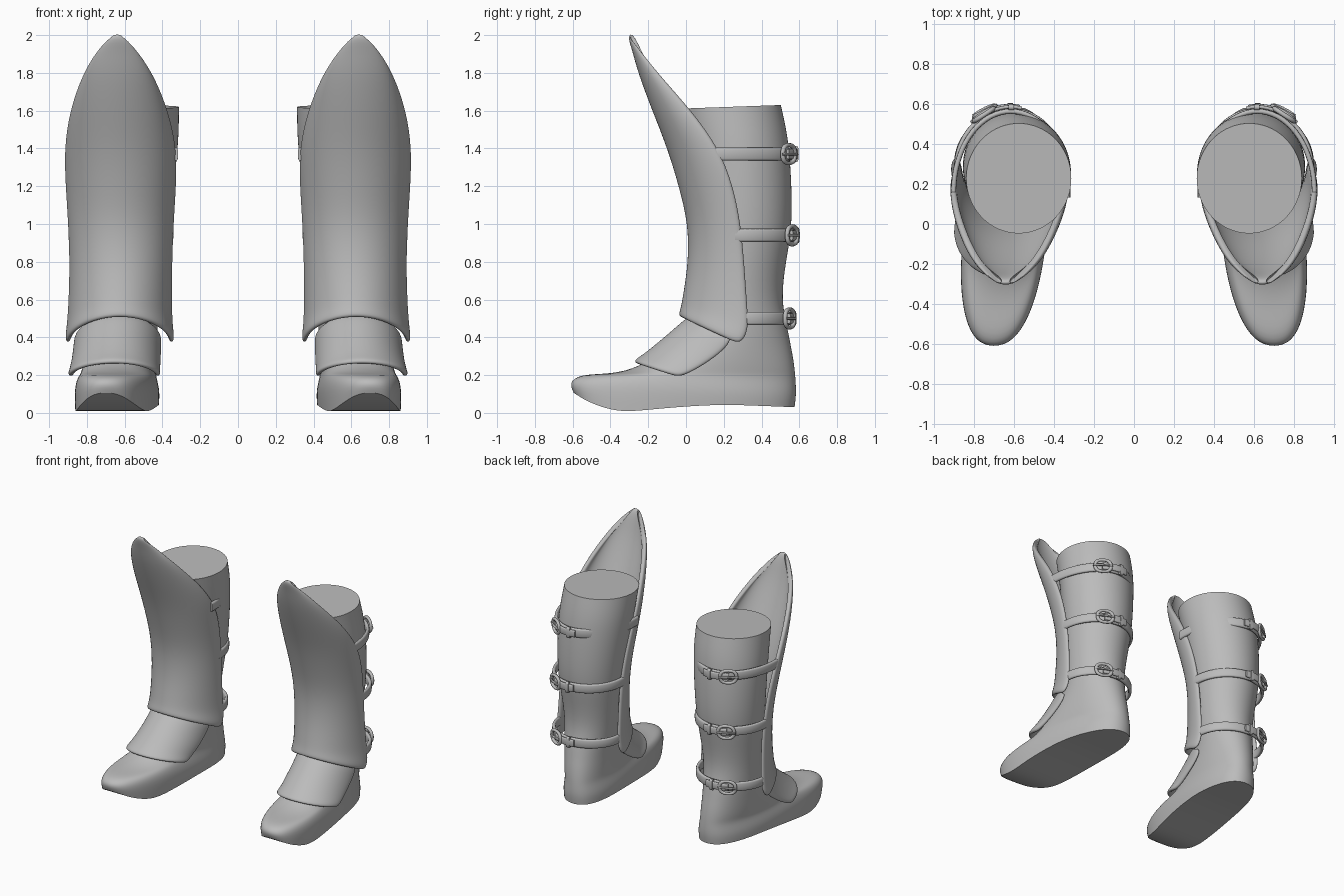
import bpy, bmesh, math
from mathutils import Vector

cube = bpy.data.objects.get("Cube")
if cube:
    bpy.data.objects.remove(cube, do_unlink=True)

grey = bpy.data.materials.new("plain_grey")
grey.use_nodes = True
colour = (0.5, 0.5, 0.5, 1)
grey.diffuse_color = colour
for node in grey.node_tree.nodes:
    if node.type == 'BSDF_PRINCIPLED':
        node.inputs["Base Color"].default_value = colour


def lerp(a, b, t):
    return a + (b - a) * t


def power(v, e):
    return math.copysign(abs(v) ** e, v)


def skin(name, rows, close_cols=True, close_rows=False, caps=True, subdiv=0, thick=0):
    """Skin a grid of points, then mirror it to the other leg."""
    bm = bmesh.new()
    crease = bm.edges.layers.float.new("crease_edge")
    grid = [[bm.verts.new(p) for p in row] for row in rows]
    m, n = len(grid), len(grid[0])
    for r in range(m if close_rows else m - 1):
        upper, lower = grid[r], grid[(r + 1) % m]
        for c in range(n if close_cols else n - 1):
            d = (c + 1) % n
            bm.faces.new((upper[c], lower[c], lower[d], upper[d]))
    if close_cols and caps:
        for row in (grid[0], grid[-1]):
            for i in range(n // 2):
                quad = [row[i], row[i + 1], row[n - i - 1], row[-i]]
                bm.faces.new(list(dict.fromkeys(quad)))
            for i in range(n):
                edge = bm.edges.get((row[i], row[(i + 1) % n]))
                edge[crease] = 1
                edge.smooth = False
    if close_cols:
        bmesh.ops.recalc_face_normals(bm, faces=bm.faces)
    for face in bm.faces:
        face.smooth = True
    mesh = bpy.data.meshes.new(name)
    bm.to_mesh(mesh)
    bm.free()
    mesh.materials.append(grey)
    ob = bpy.data.objects.new(name, mesh)
    bpy.context.scene.collection.objects.link(ob)
    if thick:
        solid = ob.modifiers.new("Thickness", 'SOLIDIFY')
        solid.thickness, solid.offset = thick, -1
    if subdiv:
        sub = ob.modifiers.new("Smooth", 'SUBSURF')
        sub.levels = sub.render_levels = subdiv
    mirror = ob.modifiers.new("Other leg", 'MIRROR')
    mirror.use_mirror_merge = False
    return ob


# Boot: rings from the leg opening down to the footprint
# front y, front z, back y, back z, front x, back x, half width, squareness
BOOT = [
    (-.05, 1.61, .505, 1.63, .575, .575, .265, 2),
    (-.02, 1.5, .535, 1.5, .58, .58, .27, 2),
    (.02, 1.35, .555, 1.35, .59, .59, .27, 2),
    (.06, 1.0, .57, 1.0, .61, .6, .245, 2),
    (.06, .8, .53, .8, .615, .6, .225, 2),
    (.06, .6, .505, .6, .62, .6, .2, 2),
    (.02, .46, .54, .45, .63, .6, .19, 2),
    (-.12, .34, .555, .37, .65, .595, .19, 2.1),
    (-.25, .24, .57, .3, .665, .59, .19, 2.2),
    (-.4, .205, .58, .23, .68, .585, .19, 2.3),
    (-.57, .205, .585, .18, .695, .58, .195, 2.3),
    (-.625, .16, .59, .1, .7, .58, .215, 2.4),
    (-.6, .11, .58, .03, .7, .58, .21, 2.4),
]
SOLE = [(-.6, .11), (-.5, .045), (-.35, .003), (0, .035), (.2, .045), (.58, .03)]


def sole_height(y):
    for (y0, z0), (y1, z1) in zip(SOLE, SOLE[1:]):
        if y <= y1:
            return lerp(z0, z1, (y - y0) / (y1 - y0))
    return SOLE[-1][1]


def boot_ring(spec, sole, n=24):
    fy, fz, by, bz, fx, bx, hw, e = spec
    ring = []
    for i in range(n):
        a = math.tau * i / n
        u = (1 - power(math.cos(a), 2 / e)) / 2
        y = lerp(fy, by, u)
        z = sole_height(y) if sole else lerp(fz, bz, u)
        ring.append((lerp(fx, bx, u) + hw * power(math.sin(a), 2 / e), y, z))
    return ring


skin("boot", [boot_ring(s, s is BOOT[-1]) for s in BOOT], subdiv=2)


# Armour plates: rows of half ellipses from a centre point to the side edges
def plate(name, rows, thick, n=14):
    grid = []
    for cx, hw, cy, cz, ey, ez in rows:
        row = []
        for i in range(n + 1):
            a = math.pi * (i / n - .5)
            t = 1 - math.cos(a)
            row.append((cx + hw * math.sin(a), lerp(cy, ey, t), lerp(cz, ez, t)))
        grid.append(row)
    skin(name, grid, close_cols=False, subdiv=2, thick=thick)


plate("shin_guard", [
    (.64, .035, -.312, 2.0, -.30, 1.995),
    (.64, .12, -.285, 1.92, -.225, 1.9),
    (.635, .195, -.255, 1.8, -.13, 1.78),
    (.63, .265, -.18, 1.6, .03, 1.6),
    (.622, .303, -.1, 1.4, .175, 1.4),
    (.62, .297, -.04, 1.2, .25, 1.2),
    (.62, .283, .01, 1.0, .29, 1.0),
    (.62, .275, .01, .8, .31, .78),
    (.624, .278, -.015, .64, .325, .56),
    (.626, .285, -.03, .555, .335, .44),
    (.626, .297, -.045, .515, .29, .36),
], .035)

plate("instep_guard", [
    (.635, .235, .03, .53, .25, .40),
    (.64, .235, -.06, .45, .20, .33),
    (.645, .24, -.16, .365, .10, .26),
    (.655, .243, -.235, .305, .02, .215),
    (.655, .25, -.278, .28, -.04, .195),
], .03)


# Straps: bands around the calf, each with a buckle, tail and keeper
UP = Vector((0, 0, 1))


def frame(strap, degrees, lift=0):
    z, cx, rx, cy, back = strap
    ry, a = back - cy, math.radians(degrees)
    out = Vector((math.cos(a) / rx, math.sin(a) / ry, 0)).normalized()
    return Vector((cx + rx * math.cos(a), cy + ry * math.sin(a), z)) + out * lift, out


def band(name, strap, start, end, steps, height, thick, lift=0):
    rows = []
    for i in range(steps + 1):
        p, out = frame(strap, lerp(start, end, i / steps), lift)
        rows.append([p + out * power(math.cos(a), .6) * thick / 2
                     + UP * power(math.sin(a), .6) * height / 2
                     for a in (math.tau * k / 12 for k in range(12))])
    skin(name, rows)


def buckle(name, strap, degrees):
    p, out = frame(strap, degrees, .024)
    along = UP.cross(out)
    rows = []
    for i in range(24):
        u = math.tau * i / 24
        spoke = along * power(math.cos(u), .8) * 1.2 + UP * power(math.sin(u), .8)
        rows.append([p + spoke * (.048 + .011 * math.cos(v)) + out * .012 * math.sin(v)
                     for v in (math.tau * k / 8 for k in range(8))])
    skin(name, rows, close_rows=True, caps=False)


# height, centre x, half width, side y, back y
STRAPS = {
    "upper": (1.37, .615, .285, .16, .562),
    "middle": (.94, .62, .265, .28, .568),
    "lower": (.5, .625, .26, .30, .55),
}
for label, strap in STRAPS.items():
    band(label + "_strap", strap, -4, 184, 36, .07, .026)
    band(label + "_strap_tail", strap, 64, 100, 8, .055, .018, .022)
    band(label + "_keeper", strap, 88, 93, 2, .085, .03, .02)
    band(label + "_buckle_pin", strap, 53, 76, 5, .014, .014, .038)
    buckle(label + "_buckle", strap, 65)
